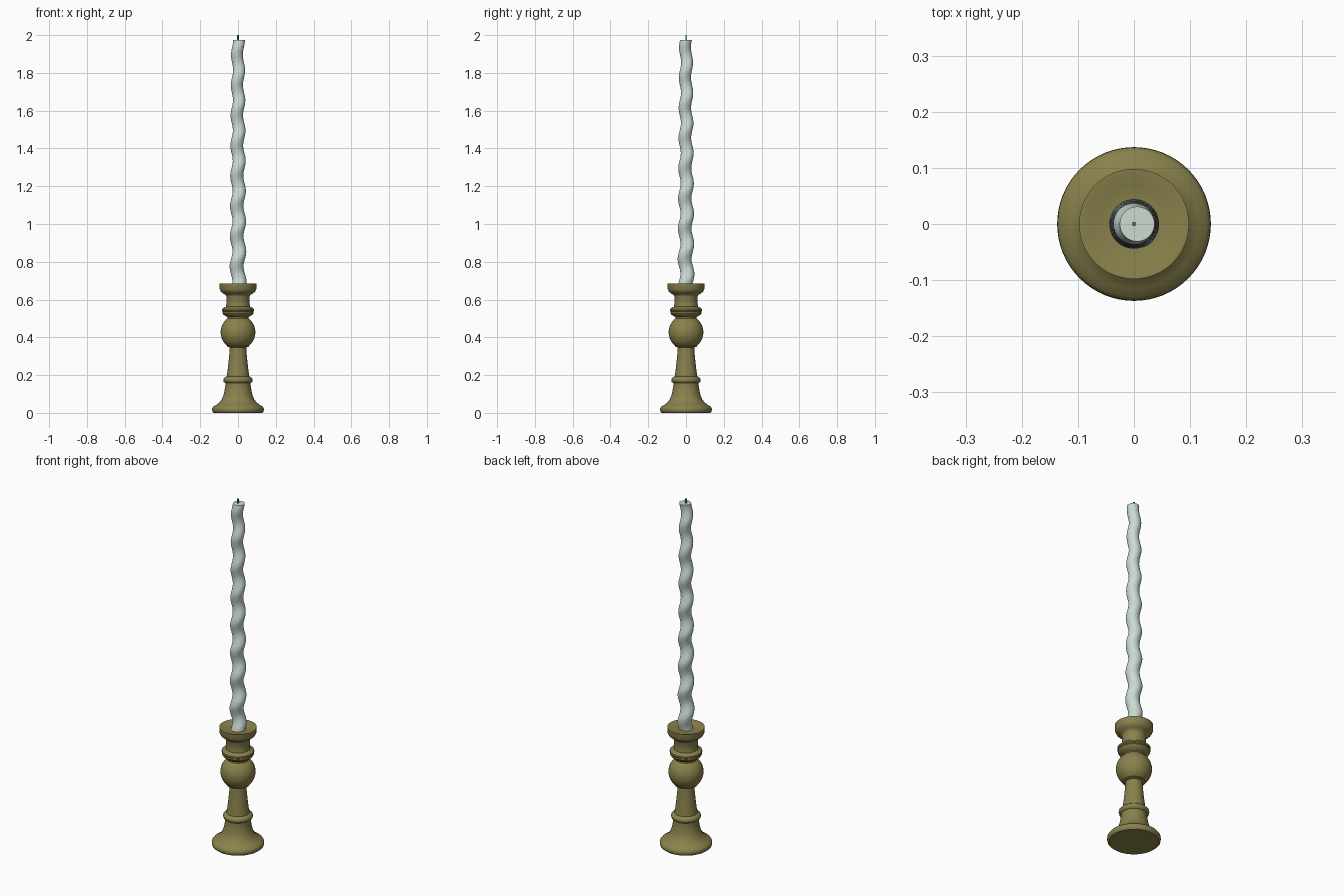
import bpy, bmesh, math

if "Cube" in bpy.data.objects:
    bpy.data.objects.remove(bpy.data.objects["Cube"])


def material(name, rgb):
    m = bpy.data.materials.new(name)
    m.diffuse_color = (*rgb, 1)
    m.use_nodes = True
    m.node_tree.nodes["Principled BSDF"].inputs["Base Color"].default_value = m.diffuse_color
    return m


OLIVE = material("olive_brass", (0.25, 0.22, 0.072))
WAX = material("pale_mint_wax", (0.60, 0.72, 0.65))


def rings_object(name, rings, mat, seg, angle):
    """Skin a stack of circles (cx, cy, z, r) and cap both ends."""
    bm = bmesh.new()
    loops = []
    for cx, cy, z, r in rings:
        loops.append([bm.verts.new((cx + r * math.cos(2 * math.pi * i / seg),
                                    cy + r * math.sin(2 * math.pi * i / seg), z))
                      for i in range(seg)])
    for a, b in zip(loops, loops[1:]):
        for i in range(seg):
            j = (i + 1) % seg
            bm.faces.new((a[i], a[j], b[j], b[i]))
    bm.faces.new(loops[0][::-1])
    bm.faces.new(loops[-1])
    me = bpy.data.meshes.new(name)
    bm.to_mesh(me)
    bm.free()
    me.materials.append(mat)
    ob = bpy.data.objects.new(name, me)
    bpy.context.collection.objects.link(ob)
    bpy.ops.object.select_all(action='DESELECT')
    ob.select_set(True)
    bpy.context.view_layer.objects.active = ob
    bpy.ops.object.shade_smooth_by_angle(angle=math.radians(angle))
    return ob


# Turned holder: foot, stem with collar
profile = [(0.128, 0), (0.135, 0.006), (0.137, 0.016), (0.136, 0.026),
           (0.130, 0.034), (0.115, 0.043), (0.099, 0.055), (0.087, 0.070),
           (0.078, 0.090), (0.072, 0.115), (0.066, 0.150), (0.067, 0.158),
           (0.075, 0.163), (0.078, 0.172), (0.077, 0.181), (0.070, 0.188),
           (0.060, 0.193), (0.055, 0.225), (0.050, 0.270), (0.046, 0.310),
           (0.044, 0.347), (0.058, 0.351)]
# Ball
for k in range(13):
    t = math.radians(-52 + k * 104 / 12)
    profile.append((0.092 * math.cos(t), 0.427 + 0.092 * math.sin(t)))
# Upper collar, neck and cup with a shallow dish
profile += [(0.056, 0.507), (0.066, 0.513), (0.078, 0.521), (0.083, 0.530),
            (0.081, 0.537), (0.085, 0.541), (0.085, 0.550), (0.076, 0.557),
            (0.064, 0.562), (0.062, 0.575), (0.062, 0.618), (0.066, 0.625),
            (0.080, 0.633), (0.091, 0.643), (0.097, 0.656), (0.098, 0.684),
            (0.092, 0.684), (0.070, 0.677), (0.040, 0.674)]
rings_object("candle_holder", [(0, 0, z, r) for r, z in profile], OLIVE, 64, 40)

# Twisted, tapering candle: circles whose centres follow a helix
Z0, Z1, PITCH, N = 0.665, 1.975, 0.16, 200
rings = []
for k in range(N + 1):
    f = k / N
    z = Z0 + (Z1 - Z0) * f
    th = 2 * math.pi * (z - Z1) / PITCH
    amp = 0.0075 - 0.0020 * f
    rings.append((amp * math.cos(th), amp * math.sin(th), z, 0.0375 - 0.0065 * f))
rings_object("twisted_candle", rings, WAX, 40, 50)

# Wick
rings_object("wick", [(0, 0, 1.97, 0.004), (0, 0, 2.0, 0.004)], OLIVE, 10, 40)
